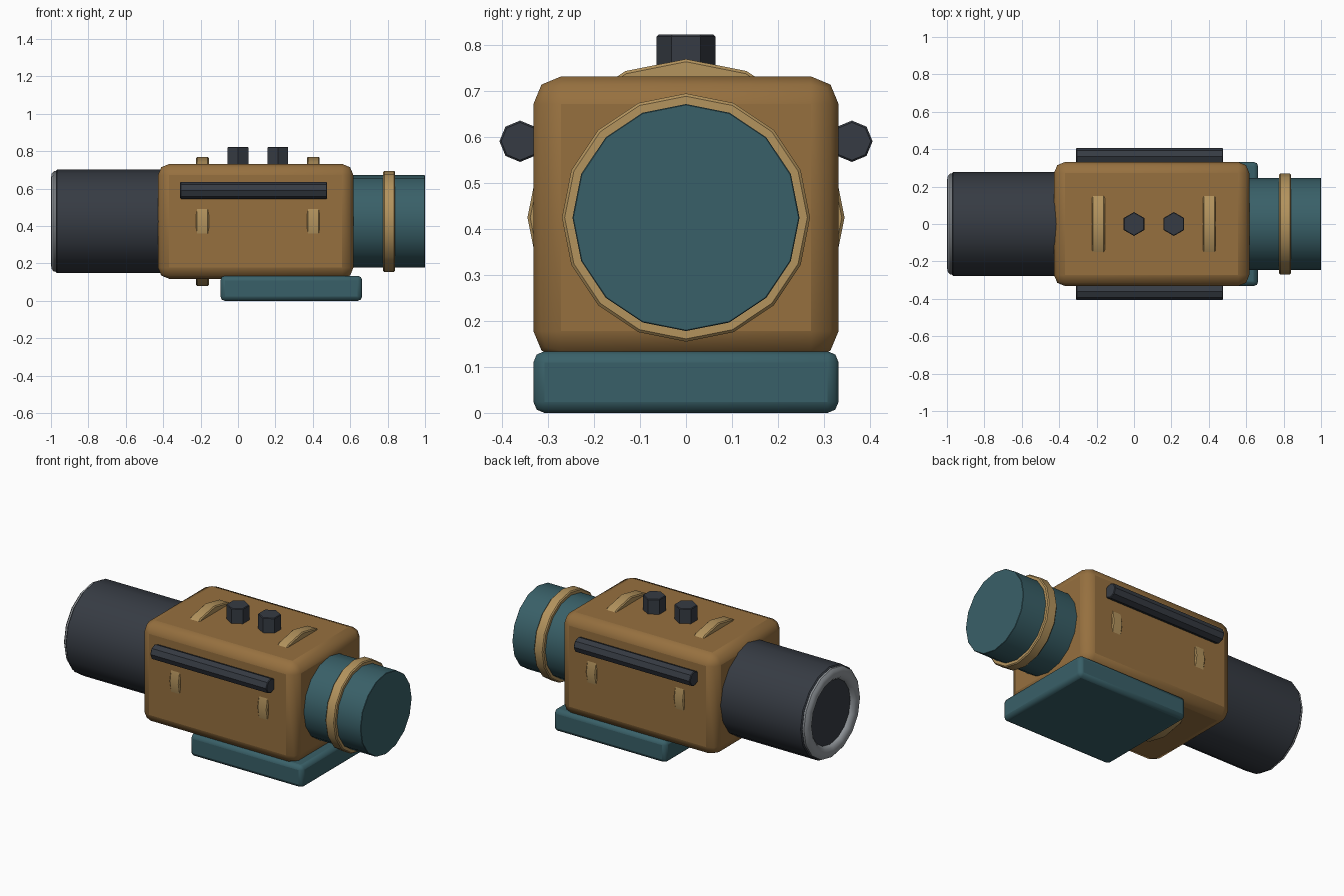
import bpy, bmesh, math
from mathutils import Vector

if "Cube" in bpy.data.objects:
    bpy.data.objects.remove(bpy.data.objects["Cube"])


def material(name, hex_colour):
    def lin(c):
        c /= 255
        return c / 12.92 if c <= 0.04045 else ((c + 0.055) / 1.055) ** 2.4
    m = bpy.data.materials.new(name)
    m.diffuse_color = [lin(int(hex_colour[i:i + 2], 16)) for i in (0, 2, 4)] + [1]
    m.use_nodes = True
    m.node_tree.nodes["Principled BSDF"].inputs["Base Color"].default_value = m.diffuse_color
    return m


BROWN = material("brown", "96703F")
TAN = material("tan", "B3935D")
TEAL = material("teal", "396068")
DARK = material("dark grey", "363B43")
GREY = material("light grey", "92979C")
AXIS_Z = 0.425  # height of the optical axis


def finish(bm, name, mat, bevel=0, segments=2):
    bmesh.ops.recalc_face_normals(bm, faces=bm.faces)
    me = bpy.data.meshes.new(name)
    bm.to_mesh(me)
    bm.free()
    ob = bpy.data.objects.new(name, me)
    bpy.context.collection.objects.link(ob)
    me.materials.append(mat)
    if bevel:
        mod = ob.modifiers.new("edge", 'BEVEL')
        mod.width, mod.segments = bevel, segments
        mod.limit_method = 'ANGLE'
        mod.angle_limit = math.radians(70)
    bpy.ops.object.select_all(action='DESELECT')
    ob.select_set(True)
    bpy.context.view_layer.objects.active = ob
    bpy.ops.object.shade_smooth_by_angle(angle=math.radians(35))
    return ob


def box(name, mat, lo, hi, bevel):
    lo, hi = Vector(lo), Vector(hi)
    bm = bmesh.new()
    bmesh.ops.create_cube(bm, size=1)
    for v in bm.verts:
        v.co = (lo + hi) / 2 + v.co * (hi - lo)
    return finish(bm, name, mat, bevel)


def lathe(name, mat, profile, sides, origin=(0, 0, AXIS_Z), upright=False, closed=False):
    """Spin (position, radius) points around the x axis, or z if upright."""
    bm = bmesh.new()
    rings = []
    for p, r in profile:
        ring = []
        for i in range(sides):
            a = 2 * math.pi * i / sides
            c, s = r * math.cos(a), r * math.sin(a)
            co = Vector((s, c, p)) if upright else Vector((p, s, c))
            ring.append(bm.verts.new(co + Vector(origin)))
        rings.append(ring)
    pairs = list(zip(rings, rings[1:]))
    if closed:
        pairs.append((rings[-1], rings[0]))
    else:
        bm.faces.new(rings[0])
        bm.faces.new(rings[-1])
    for a, b in pairs:
        for i in range(sides):
            j = (i + 1) % sides
            bm.faces.new((a[i], a[j], b[j], b[i]))
    return finish(bm, name, mat)


def rod(name, mat, a, b, r, sides, c=0.006, **kw):
    # cylinder with small chamfered ends
    return lathe(name, mat, [(a, r - c), (a + c, r), (b - c, r), (b, r - c)], sides, **kw)


# housing and mounting base
box("housing", BROWN, (-0.428, -0.332, 0.118), (0.617, 0.332, 0.732), 0.06)
box("mount_base", TEAL, (-0.094, -0.332, 0), (0.664, 0.332, 0.134), 0.024)

# objective barrel with a rounded rim
rod("objective_barrel", DARK, -0.973, -0.36, 0.277, 16)
lathe("objective_rim", GREY, [(-0.955, 0.27), (-0.984, 0.269), (-0.996, 0.255), (-1, 0.232),
                              (-0.994, 0.209), (-0.978, 0.195), (-0.955, 0.19)], 16, closed=True)

# eyepiece and its ring
rod("eyepiece", TEAL, 0.55, 1.0, 0.247, 16, c=0.002)
rod("eyepiece_ring", TAN, 0.776, 0.84, 0.27, 16)

# straps that break through the housing
for i, x in enumerate((-0.19, 0.403)):
    rod(f"strap_{i}", TAN, x - 0.034, x + 0.034, 0.345, 16)

# side rails
for side, s in (("front", -1), ("back", 1)):
    rod(f"{side}_rail", DARK, -0.31, 0.476, 0.045, 8, c=0.004, origin=(0, s * 0.361, 0.591))

# hexagonal knobs on top
for i, x in enumerate((0, 0.213)):
    rod(f"knob_{i}", DARK, 0.68, 0.823, 0.064, 6, c=0.004, origin=(x, 0, 0), upright=True)
